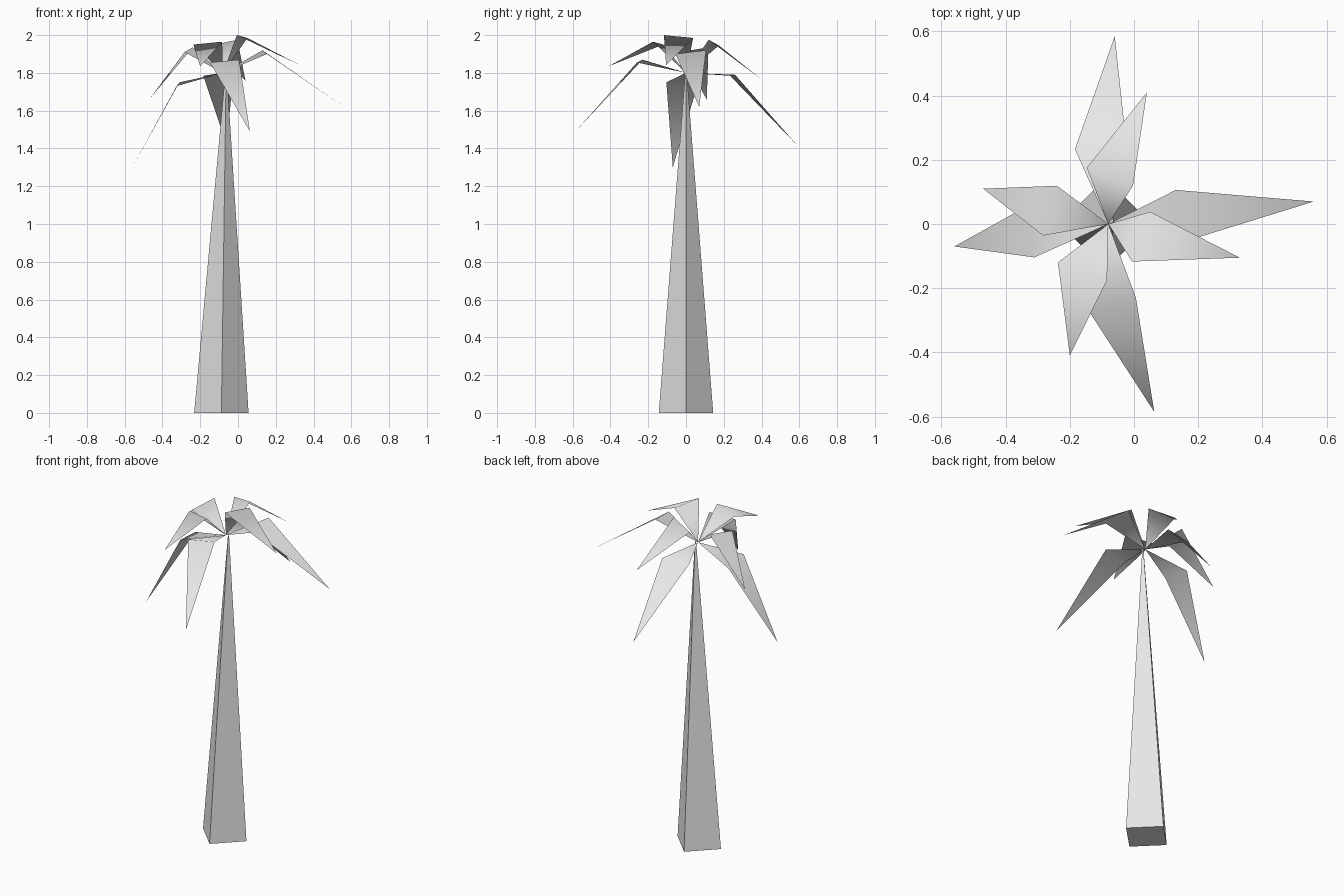
import bpy
import bmesh
from math import pi
from mathutils import Matrix, Vector

cube = bpy.data.objects.get("Cube")
if cube:
    bpy.data.objects.remove(cube)

grey = bpy.data.materials.new("plain grey")
grey.use_nodes = True
tone = (0.8, 0.8, 0.8, 1)
grey.diffuse_color = tone
grey.node_tree.nodes["Principled BSDF"].inputs["Base Color"].default_value = tone

CROWN = Vector((-0.08, 0, 1.8))   # where all the fronds meet


def add_object(name, bm, smooth):
    """Turn a bmesh into a scene object with the shared material."""
    mesh = bpy.data.meshes.new(name)
    for face in bm.faces:
        face.smooth = smooth
    bm.to_mesh(mesh)
    bm.free()
    mesh.materials.append(grey)
    obj = bpy.data.objects.new(name, mesh)
    bpy.context.collection.objects.link(obj)
    return obj


def frond(name, left, right, tip):
    """Kite-shaped leaf, folded across its widest line, smooth over the fold."""
    bm = bmesh.new()
    base, l, r, t = [bm.verts.new(p) for p in (CROWN, left, right, tip)]
    bm.faces.new((base, r, l))
    bm.faces.new((r, t, l))
    bm.normal_update()
    return add_object(name, bm, True)


# Trunk: four-sided spike set cornerwise, leaning slightly towards +x
bm = bmesh.new()
bmesh.ops.create_cone(bm, cap_ends=True, segments=4, radius1=0.144, radius2=0.004,
                      depth=1.8, matrix=Matrix.Translation((-0.088, 0, 0.9)))
low = [v for v in bm.verts if v.co.z < 0.1]
high = [v for v in bm.verts if v.co.z > 1]
if min(abs(v.co.y) for v in low) > 0.05:   # keep corners on the axes
    bmesh.ops.rotate(bm, verts=bm.verts, cent=(-0.088, 0, 0),
                     matrix=Matrix.Rotation(pi / 4, 3, 'Z'))
bmesh.ops.translate(bm, verts=high, vec=(0.025, 0, 0))
add_object("trunk", bm, False)

# Long lower fronds: left corner, right corner, tip
frond("long_frond_left", (0.13, 0.106, 1.92), (0.153, -0.056, 1.9), (0.56, 0.07, 1.62))
frond("long_frond_back", (-0.184, 0.233, 1.785), (-0.025, 0.26, 1.79), (-0.06, 0.585, 1.42))
frond("long_frond_right", (-0.31, -0.104, 1.75), (-0.325, 0.06, 1.73), (-0.56, -0.07, 1.3))
frond("long_frond_front", (0.006, -0.23, 1.87), (-0.148, -0.26, 1.855), (0.063, -0.585, 1.49))

# Short upper fronds
frond("short_frond_left", (0.05, 0.038, 1.985), (-0.006, -0.117, 2), (0.33, -0.105, 1.84))
frond("short_frond_back", (-0.147, 0.175, 1.945), (-0.003, 0.12, 1.975), (0.04, 0.41, 1.757))
frond("short_frond_right", (-0.283, -0.036, 1.91), (-0.24, 0.119, 1.935), (-0.47, 0.11, 1.66))
frond("short_frond_front", (-0.084, -0.175, 1.965), (-0.237, -0.12, 1.95), (-0.2, -0.41, 1.835))
